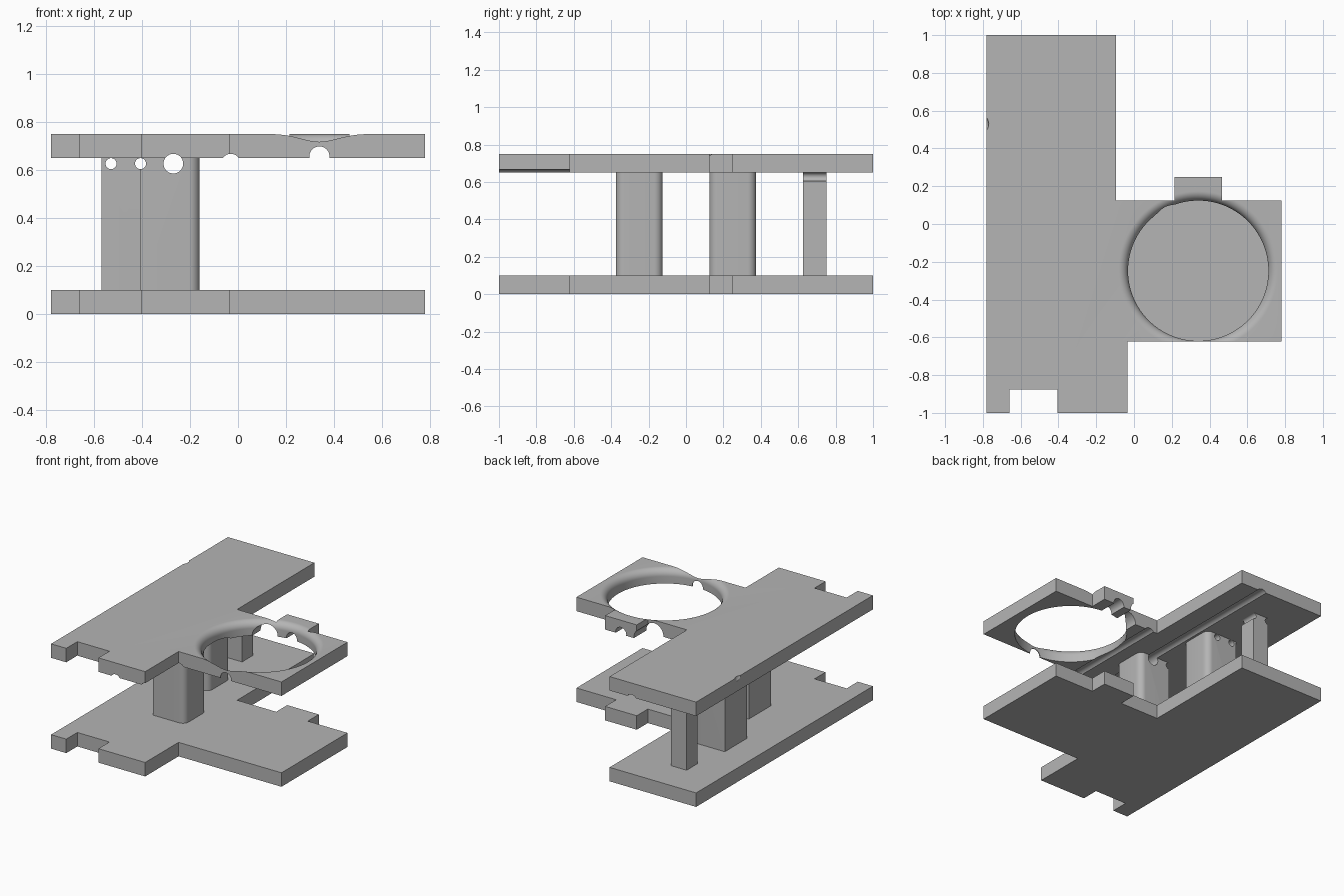
import bpy, bmesh, math
from mathutils import Matrix

if "Cube" in bpy.data.objects:
    bpy.data.objects.remove(bpy.data.objects["Cube"])

grey = bpy.data.materials.new("plain grey")
grey.use_nodes = True
grey.diffuse_color = (0.46, 0.46, 0.46, 1)
grey.node_tree.nodes["Principled BSDF"].inputs["Base Color"].default_value = (0.46, 0.46, 0.46, 1)


def finish(name, bm):
    bmesh.ops.recalc_face_normals(bm, faces=bm.faces)
    mesh = bpy.data.meshes.new(name)
    bm.to_mesh(mesh)
    bm.free()
    mesh.materials.append(grey)
    ob = bpy.data.objects.new(name, mesh)
    bpy.context.collection.objects.link(ob)
    return ob


def prism(name, outline, z0, z1):
    bm = bmesh.new()
    face = bm.faces.new([bm.verts.new((x, y, z0)) for x, y in outline])
    top = bmesh.ops.extrude_face_region(bm, geom=[face])
    bmesh.ops.translate(bm, vec=(0, 0, z1 - z0),
                        verts=[v for v in top["geom"] if isinstance(v, bmesh.types.BMVert)])
    return finish(name, bm)


def rod(name, x, z, r, y0=-1.1, y1=1.1):
    bm = bmesh.new()
    place = Matrix.Translation((x, (y0 + y1) / 2, z)) @ Matrix.Rotation(math.pi / 2, 4, 'X')
    bmesh.ops.create_cone(bm, cap_ends=True, segments=48, radius1=r, radius2=r,
                          depth=y1 - y0, matrix=place)
    return finish(name, bm)


def flared_plug(name, cx, cy, profile, segments=128):
    bm = bmesh.new()
    rings = []
    for r, z in profile:
        rings.append([bm.verts.new((cx + r * math.cos(a), cy + r * math.sin(a), z))
                      for a in (2 * math.pi * i / segments for i in range(segments))])
    for a, b in zip(rings, rings[1:]):
        for i in range(segments):
            j = (i + 1) % segments
            bm.faces.new((a[i], a[j], b[j], b[i]))
    bm.faces.new(rings[0])
    bm.faces.new(rings[-1])
    return finish(name, bm)


def cut(ob, cutters):
    bpy.context.view_layer.objects.active = ob
    for c in cutters:
        c.hide_render = True
        mod = ob.modifiers.new("cut", 'BOOLEAN')
        mod.operation, mod.solver, mod.object = 'DIFFERENCE', 'EXACT', c
        bpy.ops.object.modifier_apply(modifier=mod.name)


def smooth(ob):
    bpy.ops.object.select_all(action='DESELECT')
    ob.select_set(True)
    bpy.context.view_layer.objects.active = ob
    bpy.ops.object.shade_smooth_by_angle(angle=math.radians(30))


# Matching bottom and top plates
outline = [(-.78, -1), (-.66, -1), (-.66, -.875), (-.405, -.875), (-.405, -1), (-.035, -1),
           (-.035, -.6225), (.78, -.6225), (.78, .125), (.465, .125), (.465, .25),
           (.215, .25), (.215, .125), (-.095, .125), (-.095, 1), (-.78, 1)]
bottom_plate = prism("bottom_plate", outline, 0, 0.1)
top_plate = prism("top_plate", outline, 0.65, 0.75)

# Pillars, the larger two with rounded corners on the left side


def pillar(name, x0, x1, y0, y1, r):
    pts = [(x0, y1), (x0, y0)]
    if r:
        for cy, start in ((y0 + r, -math.pi / 2), (y1 - r, 0)):
            for i in range(9):
                a = start + i * math.pi / 16
                pts.append((x1 - r + r * math.cos(a), cy + r * math.sin(a)))
    else:
        pts += [(x1, y0), (x1, y1)]
    return prism(name, pts, 0.1, 0.65)


pillars = [pillar("front_pillar", -.41, -.16, -.375, -.125, .045),
           pillar("middle_pillar", -.57, -.32, .125, .375, .045),
           pillar("back_pillar", -.53, -.405, .625, .75, 0)]

# Lengthwise bores and grooves
small_bores = [rod("small_bore_cutter", x, .627, .023) for x in (-.53, -.407)]
large_bore = rod("large_bore_cutter", -.27, .627, .041)
for p in pillars:
    cut(p, small_bores + [large_bore])

# Round opening with a rolled upper rim
R, hole = 0.05, 0.3715
profile = [(hole, .6)]
for i in range(13):
    a = i * math.pi / 24
    profile.append((hole + R - R * math.cos(a), .75 - R + R * math.sin(a)))
profile.append((hole + R, .8))
plug = flared_plug("opening_cutter", .34, -.2475, profile)

# Remaining grooves, the arch beside the tab and the nick in the right edge
edge_groove = rod("edge_groove_cutter", -.03, .627, .041)
tab_groove = rod("tab_groove_cutter", .34, .657, .042)
arch = rod("arch_cutter", .165, .655, .073, -.02, .3)
bm = bmesh.new()
bmesh.ops.create_uvsphere(bm, u_segments=32, v_segments=16, radius=.055,
                          matrix=Matrix.Translation((-.823, .53, .758)))
nick = finish("nick_cutter", bm)
cut(top_plate, [plug, large_bore, edge_groove, tab_groove, arch, nick])

for ob in [top_plate] + pillars:
    smooth(ob)
for c in small_bores + [large_bore, plug, edge_groove, tab_groove, arch, nick]:
    bpy.data.objects.remove(c)
